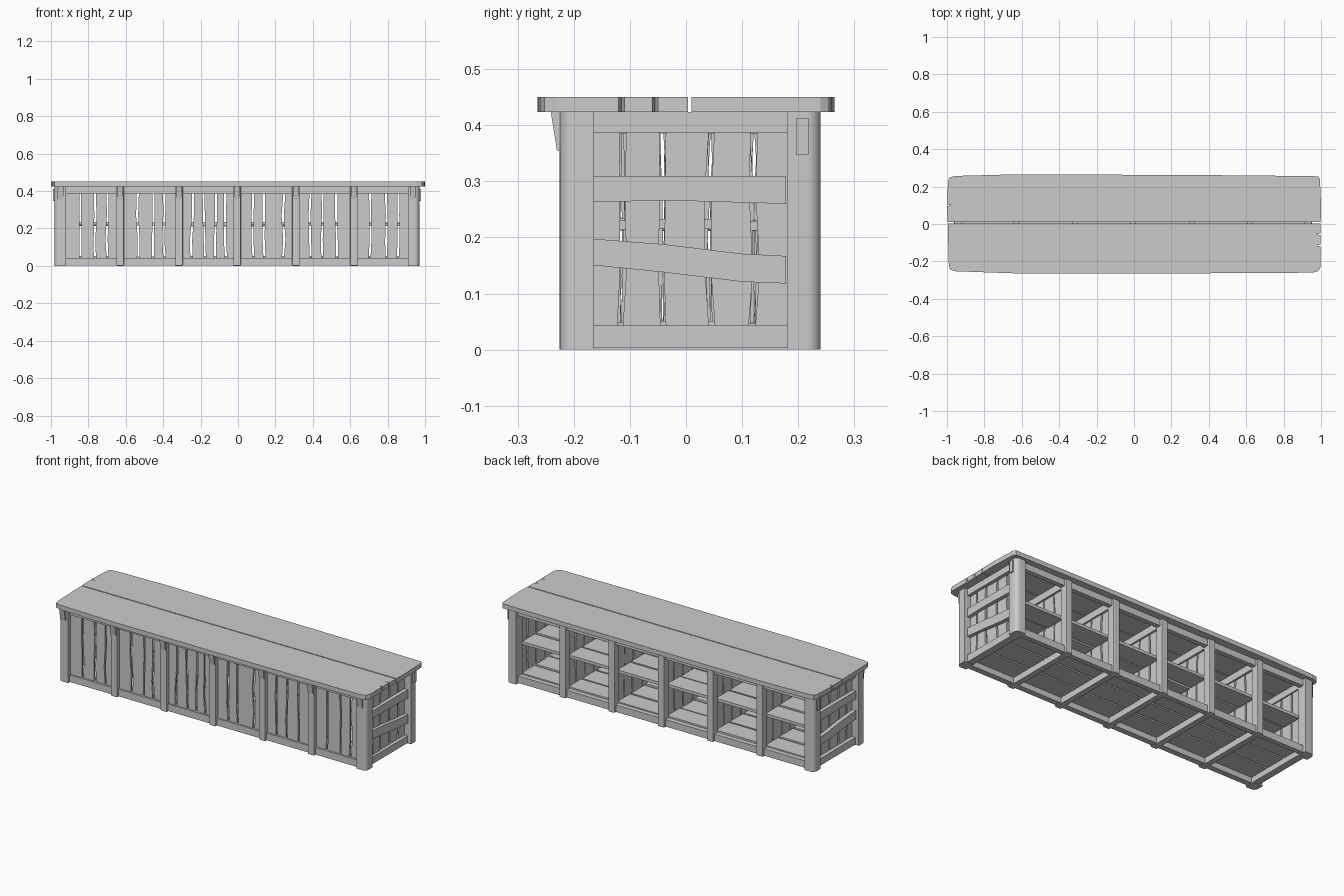
import bpy, bmesh, math, random
from mathutils import Vector

random.seed(4)
if "Cube" in bpy.data.objects:
    bpy.data.objects.remove(bpy.data.objects["Cube"])

grey = bpy.data.materials.new("plain_grey")
grey.use_nodes = True
grey.diffuse_color = (0.6, 0.6, 0.6, 1)
grey.node_tree.nodes["Principled BSDF"].inputs["Base Color"].default_value = (0.6, 0.6, 0.6, 1)

# Maps of outline coordinates plus depth into space
PLANES = {
    "front": lambda u, v, d: Vector((u, d, v)),
    "side": lambda u, v, d: Vector((d, u, v)),
    "flat": lambda u, v, d: Vector((u, v, d)),
}


def board(name, outline, plane, d0, d1, bevel=0.0):
    """Extrude an outline between two depths."""
    place = PLANES[plane]
    bm = bmesh.new()
    near = [bm.verts.new(place(u, v, d0)) for u, v in outline]
    far = [bm.verts.new(place(u, v, d1)) for u, v in outline]
    bm.faces.new(near)
    bm.faces.new(far)
    for i in range(len(near)):
        j = (i + 1) % len(near)
        bm.faces.new((near[i], near[j], far[j], far[i]))
    bmesh.ops.recalc_face_normals(bm, faces=bm.faces)
    mesh = bpy.data.meshes.new(name)
    bm.to_mesh(mesh)
    bm.free()
    mesh.materials.append(grey)
    obj = bpy.data.objects.new(name, mesh)
    bpy.context.collection.objects.link(obj)
    if bevel:
        mod = obj.modifiers.new("worn_edges", "BEVEL")
        mod.width = bevel
        mod.segments = 2
    return obj


def box(name, x, y, z, bevel=0.0):
    outline = [(x[0], y[0]), (x[1], y[0]), (x[1], y[1]), (x[0], y[1])]
    return board(name, outline, "flat", z[0], z[1], bevel)


def planks(name, edges, plane, d0, d1, z0=0.03, z1=0.4, gap=0.009):
    """Upright planks with wavering seams between the given edges."""
    heights = [z0 + (z1 - z0) * t for t in (0, 0.3, 0.65, 1)]
    seams = []
    for i, e in enumerate(edges):
        wave = 0 if i in (0, len(edges) - 1) else 0.005
        seams.append([(e + random.uniform(-wave, wave), h) for h in heights])
    for i, (a, b) in enumerate(zip(seams, seams[1:])):
        left = [(u + gap / 2, h) for u, h in a]
        right = [(u - gap / 2 - random.uniform(0, 0.003), h) for u, h in b]
        lean = random.uniform(0, 0.004)
        board(f"{name}_{i + 1}", left + right[::-1], plane, d0 + lean, d1 + lean)


def corner_post(name, sx, sy):
    """Post whose outer corner is generously rounded."""
    x1, y1 = (0.97 if sx > 0 else -0.98), (0.24 if sy > 0 else -0.225)
    x0, y0 = x1 - sx * 0.06, y1 - sy * 0.06
    r = 0.025
    arc = [(x1 - sx * r * (1 - math.cos(a)), y1 - sy * r * (1 - math.sin(a)))
           for a in [math.pi / 2 * k / 6 for k in range(7)]]
    obj = board(name, [(x0, y0), (x1, y0)] + arc + [(x0, y1)], "flat", 0, 0.424)
    bpy.context.view_layer.objects.active = obj
    obj.select_set(True)
    bpy.ops.object.shade_smooth_by_angle(angle=math.radians(30))
    obj.select_set(False)


# Two-plank counter top with split ends
notch = lambda x, y, s: [(x, y - s * 0.005), (x - math.copysign(0.022, x), y), (x, y + s * 0.005)]
front_top = [(-0.996, 0.004), (-0.99, -0.225), (-0.982, -0.245), (-0.95, -0.253),
             (-0.6, -0.265), (0.6, -0.263), (0.955, -0.26), (0.985, -0.252), (0.997, -0.23)]
front_top += notch(0.997, -0.115, 1) + notch(0.997, -0.055, 1) + [(0.998, 0.004)]
back_top = [(0.998, 0.01), (1.0, 0.1), (0.994, 0.24), (0.985, 0.255), (0.6, 0.26),
            (-0.4, 0.265), (-0.65, 0.265), (-0.95, 0.257), (-0.985, 0.25), (-0.994, 0.23)]
back_top += notch(-1.0, 0.1, -1) + [(-0.997, 0.01)]
board("counter_top_front", front_top, "flat", 0.424, 0.45)
board("counter_top_back", back_top, "flat", 0.424, 0.45)

# Corner posts
for sx, sx_name in ((1, "left"), (-1, "right")):
    for sy, sy_name in ((1, "back"), (-1, "front")):
        corner_post(f"{sy_name}_{sx_name}_post", sx, sy)

# Intermediate posts, dividers and cross rails
posts = [-0.63, -0.315, -0.005, 0.31, 0.62]
for i, x in enumerate(posts):
    n = i + 1
    box(f"front_post_{n}", (x - 0.02, x + 0.02), (-0.225, -0.185), (0, 0.424), 0.004)
    box(f"back_post_{n}", (x - 0.02, x + 0.02), (0.19, 0.235), (0, 0.424), 0.004)
    for part, z in (("bottom", (0, 0.04)), ("top", (0.385, 0.424))):
        box(f"{part}_cross_rail_{n}", (x - 0.016, x + 0.016), (-0.19, 0.195), z)
    planks(f"divider_{n}_plank", [-0.19, -0.115, -0.04, 0.043, 0.122, 0.19],
           "side", x - 0.007, x + 0.003, gap=0.006)

# Long rails, front and back
for side, y in (("front", (-0.213, -0.18)), ("back", (0.195, 0.222))):
    box(f"{side}_bottom_rail", (-0.93, 0.92), y, (0.003, 0.043))
    box(f"{side}_top_rail", (-0.93, 0.92), y, (0.388, 0.424))

# Front planks, bay by bay
bays = [(-0.845, -0.765, -0.70), (-0.535, -0.455, -0.395), (-0.245, -0.18, -0.12, -0.065),
        (0.08, 0.14, 0.245), (0.385, 0.45, 0.525), (0.705, 0.795, 0.855)]
bounds = [-0.925] + posts + [0.915]
for i, seams in enumerate(bays):
    planks(f"front_bay_{i + 1}_plank", [bounds[i], *seams, bounds[i + 1]], "front", -0.205, -0.194)

# End panels with a level rail and a sagging rail
for name, s, x in (("left", 1, 0.955), ("right", -1, -0.965)):
    planks(f"{name}_end_plank", [-0.175, -0.115, -0.04, 0.043, 0.122, 0.19],
           "side", x - s * 0.03 - 0.005, x - s * 0.03 + 0.005)
    for part, z in (("bottom", (0.003, 0.043)), ("top", (0.387, 0.424))):
        box(f"{name}_end_{part}_rail", sorted((x - s * 0.045, x - s * 0.005)), (-0.17, 0.185), z)
    level = [(-0.17, 0.263), (-0.03, 0.266), (0.178, 0.26), (0.178, 0.309), (-0.17, 0.31)]
    sag = [(-0.17, 0.151), (-0.04, 0.138), (0.1, 0.121), (0.178, 0.118),
           (0.178, 0.167), (0.1, 0.171), (-0.04, 0.188), (-0.17, 0.198)]
    board(f"{name}_end_level_rail", level, "side", x - s * 0.025, x - s * 0.003)
    board(f"{name}_end_sagging_rail", sag, "side", x - s * 0.025, x - s * 0.003)

# Shelf slats, in every bay
slats = [(-0.19, -0.065), (-0.055, 0.065), (0.075, 0.19)]
for i, (a, b) in enumerate(zip(bounds, bounds[1:])):
    for j, y in enumerate(slats):
        tilt = random.uniform(-0.004, 0.004)
        box(f"shelf_{i + 1}_slat_{j + 1}", (a + 0.005, b - 0.008), y, (0.215 + tilt, 0.232 + tilt))
        box(f"floor_{i + 1}_slat_{j + 1}", (a + 0.005, b - 0.008), y, (0.035, 0.05 + tilt))

# Small wedge brackets below the counter top
wedge = [(-0.22, 0.355), (-0.23, 0.355), (-0.241, 0.424), (-0.22, 0.424)]
for i, x in enumerate([-0.95] + posts + [0.935]):
    board(f"front_bracket_{i + 1}", wedge, "side", x - 0.016, x + 0.016)
for name, s, x in (("left", 1, 0.97), ("right", -1, -0.98)):
    box(f"{name}_end_bracket", sorted((x - s * 0.01, x + s * 0.008)), (0.196, 0.218), (0.348, 0.412))
